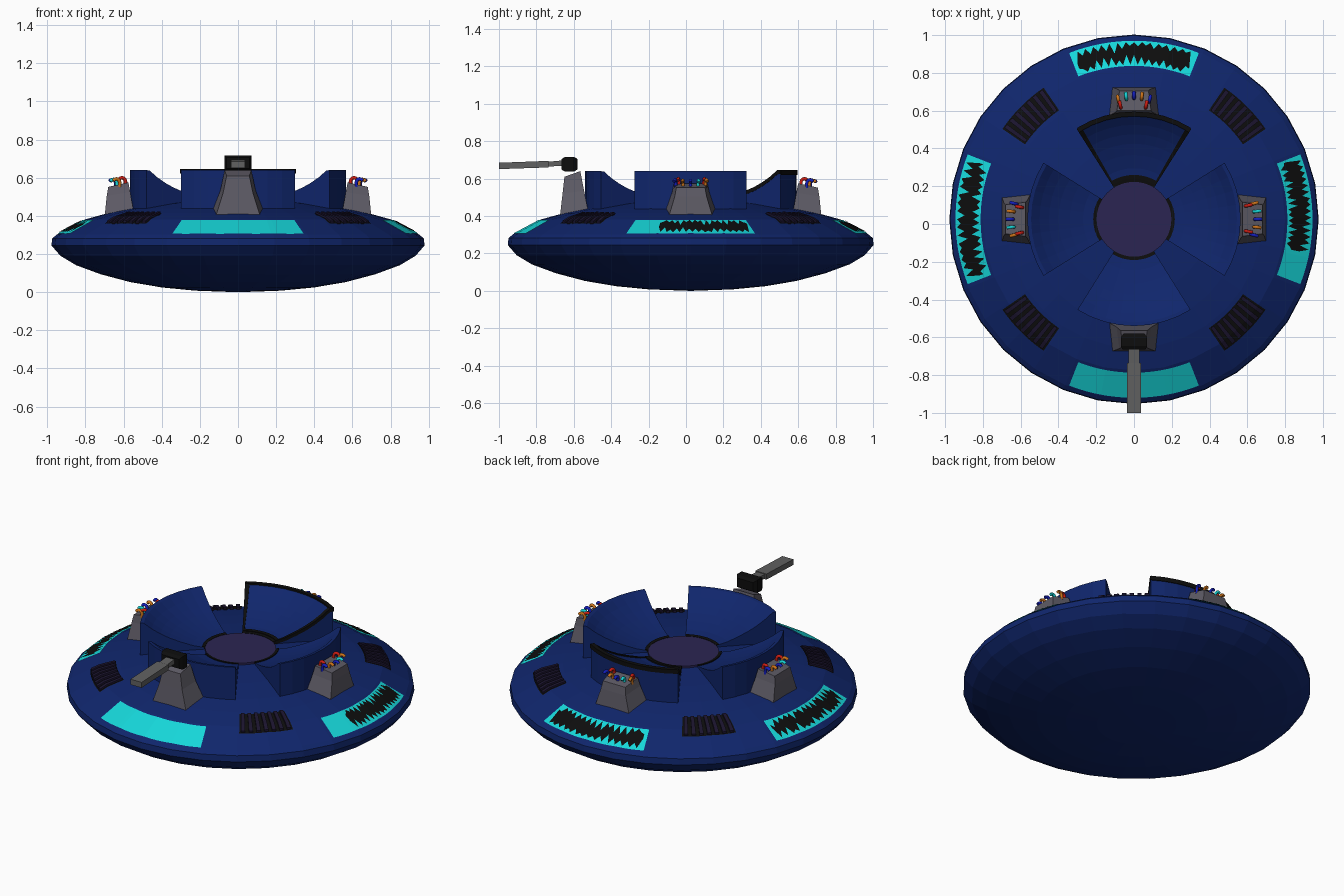
import bpy, bmesh, math, random
from mathutils import Vector

if "Cube" in bpy.data.objects:
    bpy.data.objects.remove(bpy.data.objects["Cube"])

random.seed(4)
CY = 0.025            # saucer axis sits slightly behind the origin
SIDES = 32
STEP = 2 * math.pi / SIDES
rad = math.radians


def material(name, rgb):
    m = bpy.data.materials.new(name)
    m.diffuse_color = (*rgb, 1)
    m.use_nodes = True
    m.node_tree.nodes["Principled BSDF"].inputs["Base Color"].default_value = m.diffuse_color
    return m


BLUE = material("hull blue", (0.005, 0.019, 0.15))
CYAN = material("glass cyan", (0.008, 0.68, 0.70))
BLACK = material("black", (0.004, 0.004, 0.004))
GREY = material("turret grey", (0.11, 0.103, 0.13))
STEEL = material("barrel grey", (0.12, 0.12, 0.12))
PURPLE = material("hatch purple", (0.024, 0.018, 0.085))
VENT = material("vent violet", (0.011, 0.007, 0.028))
RED = material("wire red", (0.6, 0.012, 0.006))
ORANGE = material("wire orange", (0.6, 0.17, 0.01))
WIREBLUE = material("wire blue", (0.006, 0.012, 0.5))


def P(r, a, z):
    return Vector((r * math.cos(a), r * math.sin(a) + CY, z))


def make(name, verts, faces, mat, fix=True):
    me = bpy.data.meshes.new(name)
    me.from_pydata([tuple(v) for v in verts], [], faces)
    if fix:
        bm = bmesh.new()
        bm.from_mesh(me)
        bmesh.ops.remove_doubles(bm, verts=bm.verts, dist=1e-6)
        bmesh.ops.recalc_face_normals(bm, faces=bm.faces)
        bm.to_mesh(me)
        bm.free()
    me.materials.append(mat)
    ob = bpy.data.objects.new(name, me)
    bpy.context.collection.objects.link(ob)
    return ob


def sweep(name, prof, a0, a1, n, mat):
    """Closed (r, z) section swept round the axis, capped at both ends."""
    k = len(prof)
    vs = [P(r, a0 + (a1 - a0) * i / n, z) for i in range(n + 1) for r, z in prof]
    fs = [(i * k + j, i * k + (j + 1) % k, (i + 1) * k + (j + 1) % k, (i + 1) * k + j)
          for i in range(n) for j in range(k)]
    fs += [tuple(range(k)), tuple(range(n * k, n * k + k))]
    return make(name, vs, fs, mat)


def loft(name, rings, mat):
    """Stack of four-cornered rings with caps."""
    vs = [v for ring in rings for v in ring]
    fs = [(i * 4 + j, i * 4 + (j + 1) % 4, i * 4 + 4 + (j + 1) % 4, i * 4 + 4 + j)
          for i in range(len(rings) - 1) for j in range(4)]
    e = len(vs)
    fs += [(0, 1, 2, 3), (e - 4, e - 3, e - 2, e - 1)]
    return make(name, vs, fs, mat)


# Saucer hull
UPPER = [(0, .488), (.2, .485), (.4, .465), (.56, .44), (.68, .415), (.8, .382),
         (.95, .302), (.974, .282)]
LOWER = [(.978, .245), (.93, .19), (.85, .142), (.72, .094), (.565, .053),
         (.4, .025), (.225, .008), (0, 0)]
prof = UPPER + LOWER
k = len(prof)
hv = [P(r, i * STEP, z) for i in range(SIDES) for r, z in prof]
hf = []
for i in range(SIDES):
    b, c = i * k, (i + 1) % SIDES * k
    hf.append((b, b + 1, c + 1))
    hf += [(b + j, b + j + 1, c + j + 1, c + j) for j in range(1, k - 2)]
    hf.append((b + k - 2, b + k - 1, c + k - 2))
make("saucer_hull", hv, hf, BLUE)


def hull_z(r, a):
    """Height of the faceted upper hull."""
    mid = (math.floor(a / STEP) + .5) * STEP
    r = r * math.cos(a - mid) / math.cos(STEP / 2)
    for (r0, z0), (r1, z1) in zip(UPPER, UPPER[1:]):
        if r <= r1:
            return z0 + (z1 - z0) * (r - r0) / (r1 - r0)
    return UPPER[-1][1]


def patch(name, a0, a1, inner, outer, lift, mat):
    """Thin sheet lying on the hull; inner/outer are radii per angular step."""
    n, rows = len(inner) - 1, 6
    vs = []
    for i in range(n + 1):
        a = a0 + (a1 - a0) * i / n
        for j in range(rows + 1):
            r = inner[i] + (outer[i] - inner[i]) * j / rows
            vs.append(P(r, a, hull_z(r, a) + lift))
    w = rows + 1
    fs = [(i * w + j, i * w + j + 1, i * w + w + j + 1, i * w + w + j)
          for i in range(n) for j in range(rows)]
    return make(name, vs, fs, mat, fix=False)


# Windows, three of them shattered
for label, deg, lo, hi in (("front", 270, 0, 0), ("right", 0, -11, 20.5),
                           ("back", 90, -20, 20), ("left", 180, -20, 20)):
    a, h = rad(deg), rad(21.3)
    patch(label + "_window", a - h, a + h, [.812] * 25, [.945] * 25, .004, CYAN)
    if hi:
        n = 30
        jag = lambda i: .004 + (.014 + .04 * random.random()) * (i % 2)
        patch(label + "_window_hole", a + rad(lo), a + rad(hi),
              [.815 + jag(i) + (.03 if i in (0, n) else 0) for i in range(n + 1)],
              [.942 - jag(i + 1) - (.03 if i in (0, n) else 0) for i in range(n + 1)],
              .008, BLACK)

# Vents on the diagonals
for q in range(4):
    a = rad(45 + 90 * q)
    patch(f"vent_well_{q}", a - rad(10.5), a + rad(10.5), [.70] * 13, [.845] * 13, .004, BLACK)
    for s in range(7):
        m = a + rad(-9 + 3 * s)
        rs = (.705, .8, .84)
        top = [(r, hull_z(r, m) + .015) for r in rs]
        low = [(r, hull_z(r, m) - .01) for r in reversed(rs)]
        sweep(f"vent_slat_{q}_{s}", top + low, m - rad(.8), m + rad(.8), 1, VENT)

# Four raised petals with a dished top
DISH = [(.205, .495), (.27, .506), (.34, .527), (.4, .549), (.45, .573), (.5, .603),
        (.545, .637), (.565, .64)]
H = rad(32)
for label, deg in (("front", 270), ("right", 0), ("back", 90), ("left", 180)):
    a = rad(deg)
    sweep(label + "_petal", DISH + [(.565, .42), (.205, .44)], a - H, a + H, 8, BLUE)
    sweep(label + "_petal_foot", [(.198, .47), (.198, .499), (.216, .502), (.216, .47)],
          a - H, a + H, 8, BLACK)

# Black edging round the back petal
a = rad(90)
sweep("back_edging_outer", [(.545, .62), (.545, .646), (.57, .646), (.57, .62)], a - H, a + H, 8, BLACK)
sweep("back_edging_inner", [(.215, .49), (.215, .506), (.235, .508), (.235, .49)], a - H, a + H, 8, BLACK)
strip = [(r, z + .006) for r, z in DISH] + [(r, z - .015) for r, z in reversed(DISH)]
for s, side in ((1, "left"), (-1, "right")):
    sweep("back_edging_" + side, strip, a + s * (H - rad(2.3)), a + s * (H + rad(.4)), 1, BLACK)

# Central hatch
bpy.ops.mesh.primitive_cylinder_add(vertices=32, radius=.2, depth=.03, location=(0, CY, .482))
hatch = bpy.context.object
hatch.name = "central_hatch"
hatch.data.materials.append(PURPLE)


def local(a, t, d, z):
    """Point at tangential offset t and distance d along direction a."""
    return Vector((d * math.cos(a) - t * math.sin(a), d * math.sin(a) + t * math.cos(a) + CY, z))


def turret(name, a, levels):
    """levels: half width, inner distance, outer distance, inner z, outer z."""
    rings = [[local(a, -w, i, zi), local(a, w, i, zi),
              local(a, .85 * w, o, zo), local(a, -.85 * w, o, zo)]
             for w, i, o, zi, zo in levels]
    return loft(name, rings, GREY)


def wire(name, a, t, d, z, mat):
    """Small bent cable stub."""
    cu = bpy.data.curves.new(name, 'CURVE')
    cu.dimensions = '3D'
    cu.bevel_depth, cu.bevel_resolution, cu.use_fill_caps = .0095, 1, True
    sp = cu.splines.new('POLY')
    pts = [local(a, t, d, z - .015)]
    for g in range(0, 151, 30):
        o = .018 * (1 - math.cos(rad(g)))
        pts.append(local(a, t * (1 + 3 * o), d + o, z + .008 + .02 * math.sin(rad(g))))
    sp.points.add(len(pts) - 1)
    for p, v in zip(sp.points, pts):
        p.co = (*v, 1)
    tmp = bpy.data.objects.new(name + "_path", cu)
    bpy.context.collection.objects.link(tmp)
    me = bpy.data.meshes.new_from_object(tmp.evaluated_get(bpy.context.evaluated_depsgraph_get()))
    bpy.data.objects.remove(tmp)
    me.materials.clear()
    me.materials.append(mat)
    bpy.context.collection.objects.link(bpy.data.objects.new(name, me))


# Turrets: intact in front, torn off with loose wires elsewhere
BASE = (.14, .545, .70, .41, .39)
turret("front_turret", rad(270), [BASE, (.092, .57, .685, .535, .52), (.07, .59, .675, .64, .61)])
WIRES = [(-.08, .62, WIREBLUE), (-.04, .635, ORANGE), (0, .64, WIREBLUE), (.04, .635, CYAN),
         (.08, .62, ORANGE), (-.062, .59, RED), (.07, .59, RED)]
for label, deg in (("right", 0), ("back", 90), ("left", 180)):
    turret(label + "_broken_turret", rad(deg),
           [BASE, (.1, .565, .688, .525, .505), (.09, .575, .68, .575, .552)])
    for i, (t, d, mat) in enumerate(WIRES):
        wire(f"{label}_wire_{i}", rad(deg), t, d, .575 - .2 * (d - .575), mat)


def beam(name, mat, *sections):
    """Box run along y; sections: y, half width, bottom z, top z."""
    loft(name, [[Vector((-w, y, b)), Vector((w, y, b)), Vector((w, y, t)), Vector((-w, y, t))]
                for y, w, b, t in sections], mat)


# Gun on the front turret
beam("gun_head", BLACK, (-.58, .055, .65, .705), (-.60, .07, .637, .717),
     (-.645, .07, .637, .717), (-.665, .06, .648, .705))
beam("gun_neck", STEEL, (-.65, .028, .668, .698), (-.745, .028, .665, .69))
beam("gun_barrel", STEEL, (-.735, .038, .66, .695), (-1.0, .038, .651, .685))
